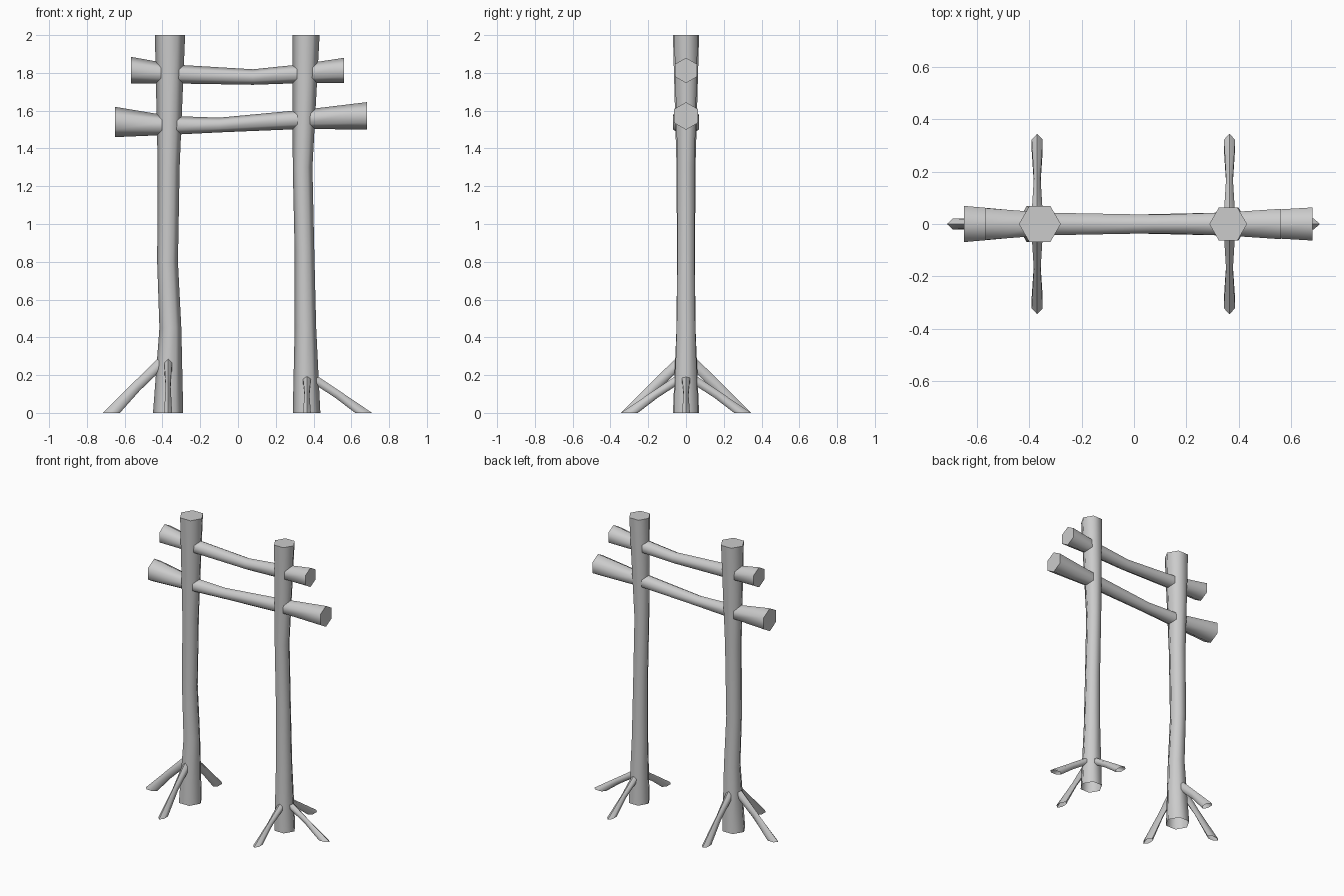
import bpy, bmesh, math
from mathutils import Vector

cube = bpy.data.objects.get("Cube")
if cube:
    bpy.data.objects.remove(cube, do_unlink=True)

grey = bpy.data.materials.new("plain_grey")
grey.use_nodes = True
grey.diffuse_color = (0.6, 0.6, 0.6, 1)
grey.node_tree.nodes["Principled BSDF"].inputs["Base Color"].default_value = (0.6, 0.6, 0.6, 1)

SIDES = 6


def loft(name, rings, cap_start=True):
    """Six-sided log through rings of (centre, corner axis, side axis)."""
    bm = bmesh.new()
    loops = []
    for centre, u, w in rings:
        angles = [2 * math.pi * i / SIDES for i in range(SIDES)]
        loops.append([bm.verts.new(centre + u * math.cos(a) + w * math.sin(a)) for a in angles])
    for a, b in zip(loops, loops[1:]):
        for i in range(SIDES):
            j = (i + 1) % SIDES
            bm.faces.new((a[i], a[j], b[j], b[i]))
    start = bm.faces.new(loops[0])
    bm.faces.new(loops[-1])
    bmesh.ops.recalc_face_normals(bm, faces=bm.faces[:])
    if not cap_start:
        bmesh.ops.delete(bm, geom=[start], context='FACES_ONLY')
    mesh = bpy.data.meshes.new(name)
    bm.to_mesh(mesh)
    bm.free()
    mesh.materials.append(grey)
    obj = bpy.data.objects.new(name, mesh)
    bpy.context.collection.objects.link(obj)
    bpy.ops.object.select_all(action='DESELECT')
    obj.select_set(True)
    bpy.context.view_layer.objects.active = obj
    bpy.ops.object.shade_smooth_by_angle(angle=math.radians(65))
    return obj


X, Y, Z = Vector((1, 0, 0)), Vector((0, 1, 0)), Vector((0, 0, 1))


def post(name, stations):
    """Upright log from (height, x, radius) stations, open at the ground."""
    loft(name, [(X * x + Z * z, X * r, Y * r) for z, x, r in stations], cap_start=False)


def beam(name, stations):
    """Crosswise log from (x, height, radius) stations."""
    loft(name, [(X * x + Z * z, Z * r, Y * r) for x, z, r in stations])


def root(name, x, direction, height):
    """Slanted brace: ground ring, narrow waist, and an end inside the post."""
    side = Z.cross(direction)
    profile = [((0.345, 0), (0.255, 0), 0.021),
               ((0.182, 0.55), (0.15, 0.4), 0.013),
               ((0.048, 1), (0.036, 0.77), 0.021)]
    rings = []
    for upper, lower, half_width in profile:
        top = direction * upper[0] + Z * upper[1] * height
        low = direction * lower[0] + Z * lower[1] * height
        rings.append((X * x + (top + low) / 2, (top - low) / 2, side * half_width / 0.866))
    loft(name, rings, cap_start=False)


# Posts
post("right_post", [(0, -0.37, 0.08), (0.45, -0.358, 0.058), (0.8, -0.373, 0.055),
                    (1.3, -0.367, 0.058), (2, -0.36, 0.08)])
post("left_post", [(0, 0.363, 0.073), (0.45, 0.357, 0.057), (0.85, 0.352, 0.052),
                   (1.3, 0.342, 0.052), (2, 0.36, 0.072)])

# Crossbeams
beam("lower_beam", [(-0.65, 1.54, 0.08), (-0.36, 1.522, 0.05), (-0.1, 1.524, 0.039),
                    (0.36, 1.555, 0.051), (0.682, 1.572, 0.073)])
beam("upper_beam", [(-0.567, 1.815, 0.07), (-0.34, 1.794, 0.05), (0.08, 1.778, 0.041),
                    (0.34, 1.796, 0.05), (0.562, 1.813, 0.067)])

# Three bracing roots around each post
for label, x, out, height in (("right", -0.37, -X, 0.295), ("left", 0.365, X, 0.2)):
    root(label + "_outer_root", x, out, height)
    root(label + "_front_root", x, -Y, height)
    root(label + "_back_root", x, Y, height)
